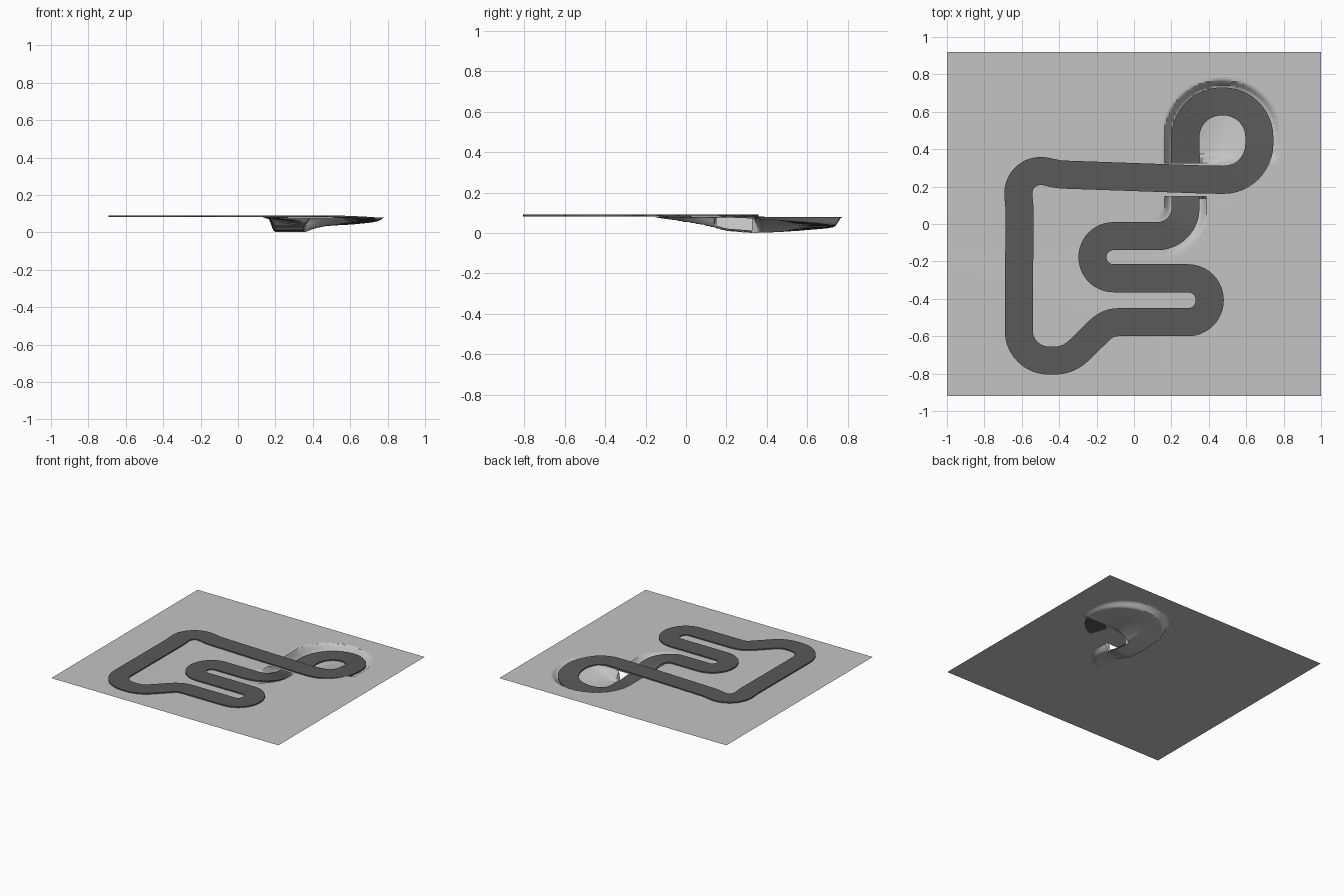
import bpy, bmesh, math
from mathutils import Vector

cube = bpy.data.objects.get("Cube")
if cube:
    bpy.data.objects.remove(cube, do_unlink=True)

GROUND = 0.08     # level of the flat land
HALF = 0.075      # half the road width
WALL = 0.04       # run of the cutting walls


def material(name, grey):
    m = bpy.data.materials.new(name)
    m.use_nodes = True
    col = (grey, grey, grey, 1)
    m.diffuse_color = col
    m.node_tree.nodes["Principled BSDF"].inputs["Base Color"].default_value = col
    return m


def make_object(name, bm, mat):
    me = bpy.data.meshes.new(name)
    bm.to_mesh(me)
    bm.free()
    ob = bpy.data.objects.new(name, me)
    bpy.context.collection.objects.link(ob)
    me.materials.append(mat)
    bpy.ops.object.select_all(action='DESELECT')
    ob.select_set(True)
    bpy.context.view_layer.objects.active = ob
    bpy.ops.object.shade_smooth_by_angle(angle=math.radians(35))
    return ob


def lerp_keys(keys, s):
    for (s0, z0), (s1, z1) in zip(keys, keys[1:]):
        if s <= s1:
            return z0 + (z1 - z0) * max(0, (s - s0) / (s1 - s0))
    return keys[-1][1]


def smooth(t):
    t = min(1, max(0, t))
    return t * t * (3 - 2 * t)


# Road centreline: corners (x, y, fillet radius), starting on the bridge
corners = [(.4, .237, 0), (.67, .235, .19), (.67, .655, .19), (.275, .655, .19),
           (.275, -.065, .15), (-.222, -.065, .112), (-.222, -.29, .112),
           (.405, -.29, .117), (.405, -.525, .117), (-.14, -.525, .14),
           (-.35, -.73, .18), (-.617, -.73, .16), (-.612, .08, .3),
           (-.632, .315, .12), (-.4, .265, .3)]


def fillet_path(pts):
    out = []
    for i, (x, y, r) in enumerate(pts):
        p = Vector((x, y))
        if r == 0:
            out.append(p)
            continue
        a = (Vector(pts[i - 1][:2]) - p).normalized()
        b = (Vector(pts[(i + 1) % len(pts)][:2]) - p).normalized()
        half = a.angle(b) / 2
        t = r / math.tan(half)
        centre = p + (a + b).normalized() * (r / math.sin(half))
        v0, v1 = p + a * t - centre, p + b * t - centre
        sweep = v0.angle_signed(v1)
        n = max(2, int(abs(sweep) / 0.13))
        for k in range(n + 1):
            ang = -sweep * k / n
            c, s = math.cos(ang), math.sin(ang)
            out.append(centre + Vector((v0.x * c - v0.y * s, v0.x * s + v0.y * c)))
    return out


def resample(path, step):
    out, s = [], 0
    for a, b in zip(path, path[1:] + path[:1]):
        length = (b - a).length
        if length < 1e-5:
            continue
        n = max(1, math.ceil(length / step))
        out += [(a.lerp(b, k / n), s + length * k / n) for k in range(n)]
        s += length
    return out


# Road height against distance travelled: ramps down and passes under the bridge
heights = [(.1, .091), (.38, .077), (.72, .045), (1.03, .017), (1.165, .012),
           (1.295, .022), (1.375, .045), (1.5, .075), (1.62, .091)]
road = [(p, lerp_keys(heights, s), s) for p, s in resample(fillet_path(corners), 0.025)]

# Road slab: a box section swept round the closed path
bm = bmesh.new()
rings = []
for i, (p, z, s) in enumerate(road):
    d = (road[(i + 1) % len(road)][0] - road[i - 1][0]).normalized()
    side = Vector((-d.y, d.x)) * HALF
    rings.append([bm.verts.new((*(p + side * k), z - drop))
                  for k, drop in ((1, 0), (-1, 0), (-1, .009), (1, .009))])
for i, ring in enumerate(rings):
    nxt = rings[(i + 1) % len(rings)]
    for k in range(4):
        bm.faces.new((ring[k], ring[(k + 1) % 4], nxt[(k + 1) % 4], nxt[k]))
bmesh.ops.recalc_face_normals(bm, faces=bm.faces)
make_object("road", bm, material("asphalt grey", 0.1))

# Land: a sheet, finely divided only around the sunken loop
dip = [(p, min(GROUND, z - .012)) for p, z, s in road if .05 < s < 1.65]


def land_height(x, y):
    q = Vector((x, y))
    dist, base = min(((q - p).length, z) for p, z in dip)
    if .275 < x < .67 and .3 < y < .655:
        # bowl floor inside the loop
        w = [(1 / ((q - p).length + .01) ** 4, z) for p, z in dip]
        mix = sum(a * z for a, z in w) / sum(a for a, z in w)
        t = smooth((dist - HALF) / .05)
        z = base + (mix - base) * t
    else:
        z = base + (GROUND - base) * smooth((dist - HALF - .003) / WALL)
    if x > .355 and y < .38:
        # bank beside the bridge
        keep = smooth((y - .325) / .05) if y > .15 else 1
        z = GROUND + (z - GROUND) * keep
    return z


STEP = 0.0125
xs = [-1] + [.1 + STEP * i for i in range(61)] + [1]
ys = [-.92] + [-.175 + STEP * i for i in range(82)] + [.92]
bm = bmesh.new()
grid = [[bm.verts.new((x, y, land_height(x, y))) for y in ys] for x in xs]
for i in range(len(xs) - 1):
    for j in range(len(ys) - 1):
        cx, cy = (xs[i] + xs[i + 1]) / 2, (ys[j] + ys[j + 1]) / 2
        if .35 < cx < .4 and .145 < cy < .325:
            continue  # open side of the underpass
        bm.faces.new((grid[i][j], grid[i + 1][j], grid[i + 1][j + 1], grid[i][j + 1]))
land_mat = material("land grey", 0.55)
make_object("land", bm, land_mat)

# Bridge deck: flat strip of land carrying the road over the underpass
bm = bmesh.new()
bm.faces.new([bm.verts.new((x, y, GROUND)) for x, y in
              ((.16, .148), (.41, .148), (.41, .325), (.16, .325))])
make_object("bridge_deck", bm, land_mat)
